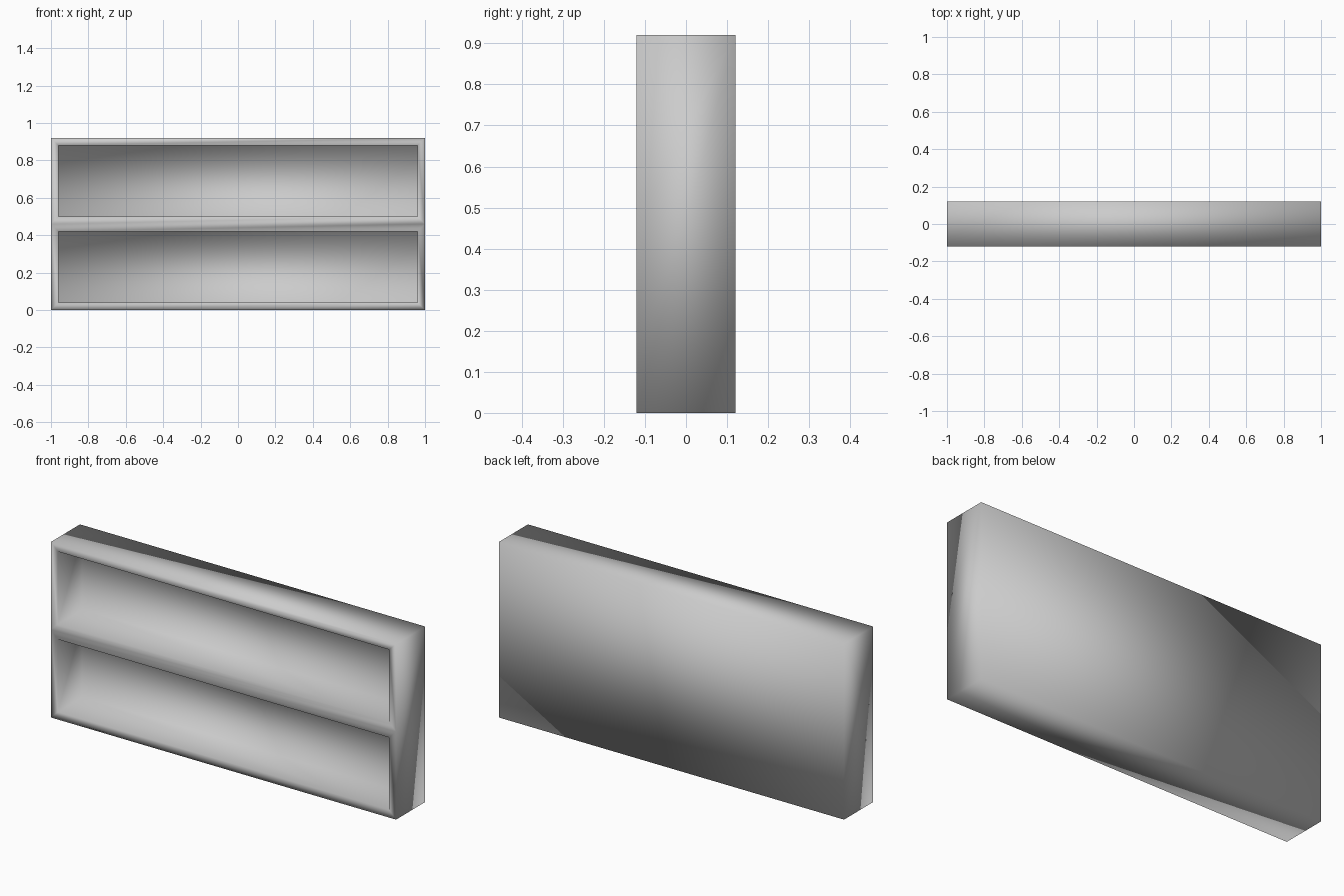
import bpy, bmesh
from mathutils import Vector

if "Cube" in bpy.data.objects:
    bpy.data.objects.remove(bpy.data.objects["Cube"])

WIDTH, DEPTH, HEIGHT = 2.0, 0.24, 0.92
BOARD = 0.04      # board thickness around each compartment
RECESS = 0.20     # compartment depth

bm = bmesh.new()

# Outer case
bmesh.ops.create_cube(bm, size=1)
bmesh.ops.scale(bm, vec=(WIDTH, DEPTH, HEIGHT), verts=bm.verts)
bmesh.ops.translate(bm, vec=(0, 0, HEIGHT / 2), verts=bm.verts)


def front_faces():
    bm.normal_update()
    return [f for f in bm.faces if f.normal.y < -0.9]


# Split the front into two equal tiers
front = front_faces()
uprights = [e for e in front[0].edges
            if abs(e.verts[0].co.z - e.verts[1].co.z) > 0.1]
bmesh.ops.subdivide_edges(bm, edges=uprights, cuts=1, use_grid_fill=True)

# Inset each tier and push it back to form the open compartments
tiers = front_faces()
bmesh.ops.inset_individual(bm, faces=tiers, thickness=BOARD, use_even_offset=True)
for face in tiers:
    wall = bmesh.ops.extrude_discrete_faces(bm, faces=[face])["faces"][0]
    bmesh.ops.translate(bm, vec=Vector((0, RECESS, 0)), verts=wall.verts)

bmesh.ops.recalc_face_normals(bm, faces=bm.faces)
for face in bm.faces:
    face.smooth = True

mesh = bpy.data.meshes.new("two_tier_shelf")
bm.to_mesh(mesh)
bm.free()
shelf = bpy.data.objects.new("two_tier_shelf", mesh)
bpy.context.collection.objects.link(shelf)
